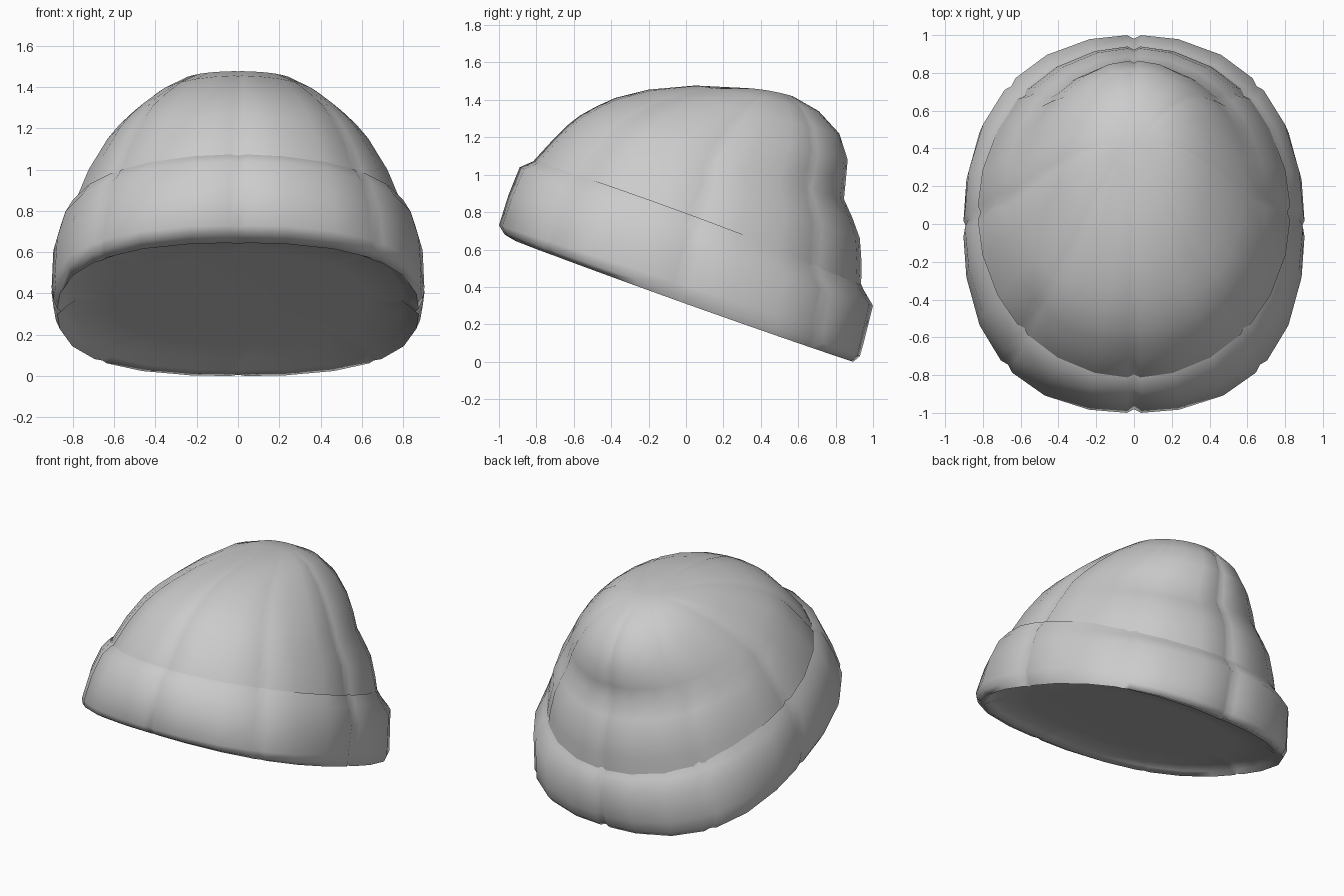
import bpy, bmesh, math

if "Cube" in bpy.data.objects:
    bpy.data.objects.remove(bpy.data.objects["Cube"])

# Ring: front y, front z, back y, back z, half width, side lift, squareness
CUFF = [
    (-0.60, 0.585, 0.60, 0.15, 0.62, 0, 2.4),
    (-0.80, 0.655, 0.78, 0.08, 0.80, 0, 2.5),
    (-0.86, 0.65, 0.83, 0.03, 0.845, 0, 2.55),
    (-0.91, 0.645, 0.895, 0.0, 0.875, -0.01, 2.55),
    (-0.97, 0.68, 0.93, 0.03, 0.895, 0, 2.5),
    (-1.00, 0.73, 0.95, 0.10, 0.903, 0, 2.4),
    (-0.95, 0.89, 1.00, 0.30, 0.895, 0, 2.25),
    (-0.89, 1.04, 0.95, 0.385, 0.86, 0, 2.1),
    (-0.81, 1.075, 0.93, 0.43, 0.825, 0.02, 2.05),
]
CROWN = [
    (-0.84, 1.01, 0.935, 0.36, 0.84, 0, 2.1),
    (-0.81, 1.08, 0.94, 0.52, 0.80, 0, 2.1),
    (-0.70, 1.20, 0.93, 0.66, 0.745, 0, 2.1),
    (-0.64, 1.26, 0.89, 0.77, 0.695, 0, 2.1),
    (-0.57, 1.315, 0.845, 0.87, 0.65, 0, 2.1),
    (-0.48, 1.365, 0.855, 0.97, 0.59, 0, 2.1),
    (-0.38, 1.41, 0.865, 1.08, 0.515, 0, 2.05),
    (-0.20, 1.455, 0.82, 1.22, 0.41, 0.0, 2.0),
    (0.05, 1.477, 0.71, 1.34, 0.28, 0.01, 2.0),
    (0.28, 1.465, 0.57, 1.42, 0.14, 0.01, 2.0),
]

# Angles for eight panels, each with a narrow seam at its edge
SEAM = math.radians(2.5)
STEPS = []
for k in range(8):
    a = k * math.pi / 4
    depth = 0.02 if k % 2 == 0 else 0.015
    STEPS += [(a - SEAM, 0), (a, depth), (a + SEAM, 0),
              (a + math.pi / 12, 0), (a + math.pi / 6, 0)]


def ring_points(fy, fz, by, bz, w, lift, p):
    pts = []
    for a, d in STEPS:
        c, s = math.cos(a), math.sin(a)
        # slightly squared oval
        r = (abs(c) ** p + abs(s) ** p) ** (-1 / p) * (1 - d)
        u = -c * r
        pts.append((w * s * r,
                    (fy + by) / 2 + u * (by - fy) / 2,
                    (fz + bz) / 2 + u * (bz - fz) / 2 + lift * s * s))
    return pts


def loft(name, rings, start=None, end=None):
    bm = bmesh.new()
    loops = [[bm.verts.new(q) for q in ring_points(*r)] for r in rings]
    n = len(STEPS)
    for lo, hi in zip(loops, loops[1:]):
        for i in range(n):
            j = (i + 1) % n
            bm.faces.new((lo[i], lo[j], hi[j], hi[i]))
    for pole, loop in ((start, loops[0]), (end, loops[-1])):
        if pole:
            v = bm.verts.new(pole)
            for i in range(n):
                bm.faces.new((loop[i], loop[(i + 1) % n], v))
    bmesh.ops.recalc_face_normals(bm, faces=bm.faces[:])
    # outward everywhere, even where the shell is open
    top = max(bm.faces, key=lambda f: f.calc_center_median().z)
    if top.normal.z < 0:
        bmesh.ops.reverse_faces(bm, faces=bm.faces[:])
    me = bpy.data.meshes.new(name)
    bm.to_mesh(me)
    bm.free()
    ob = bpy.data.objects.new(name, me)
    bpy.context.collection.objects.link(ob)
    bpy.ops.object.select_all(action='DESELECT')
    ob.select_set(True)
    bpy.context.view_layer.objects.active = ob
    bpy.ops.object.shade_smooth_by_angle(angle=math.radians(85))
    return ob


# Folded cuff with a recessed underside, and the panelled crown
loft("folded_cuff", CUFF, start=(0, 0, 0.37))
loft("crown", CROWN, end=(0, 0.43, 1.45))
